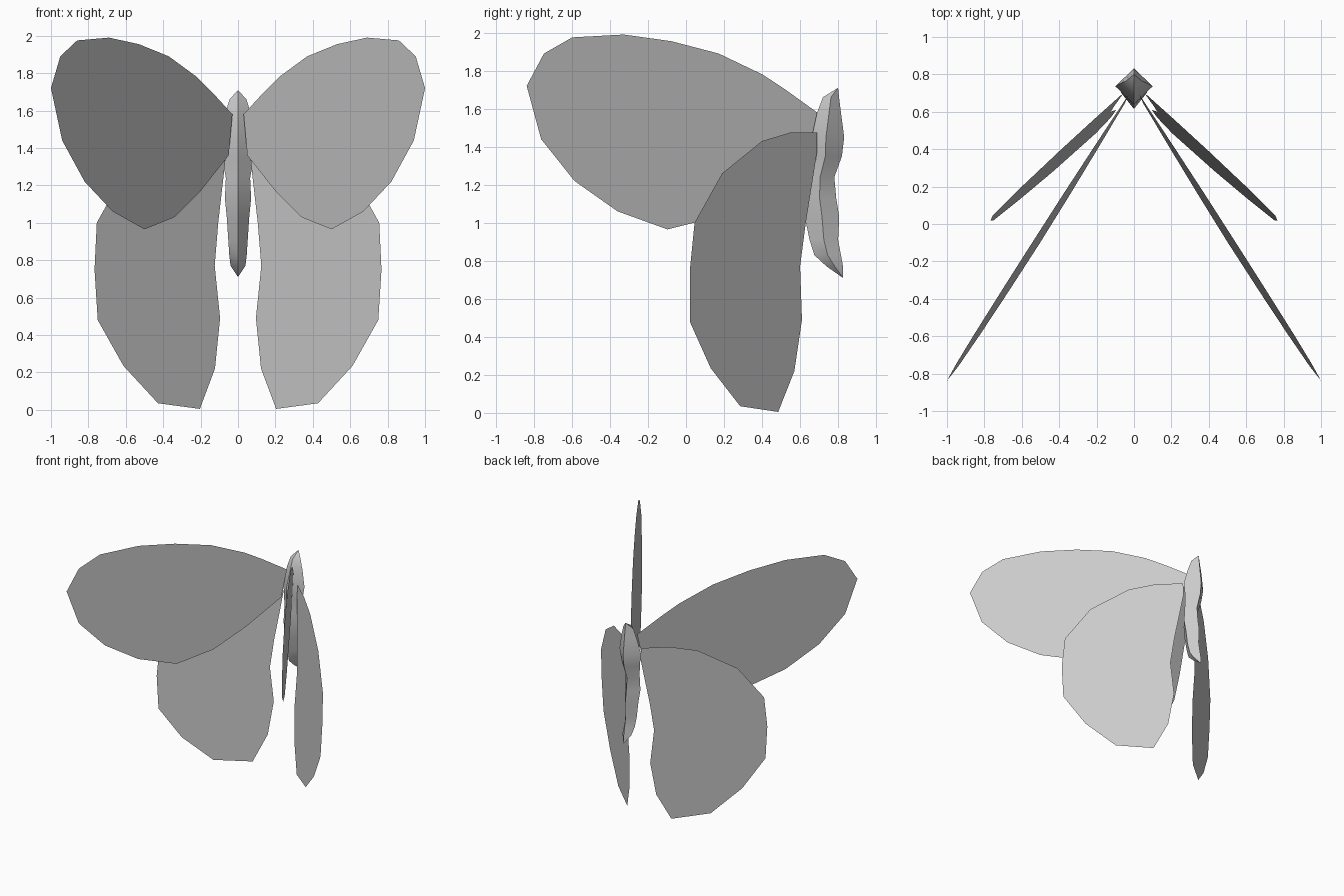
import bpy
import bmesh

cube = bpy.data.objects.get("Cube")
if cube:
    bpy.data.objects.remove(cube, do_unlink=True)

grey = bpy.data.materials.new("plain_grey")
grey.use_nodes = True
grey.diffuse_color = (0.6, 0.6, 0.6, 1)
grey.node_tree.nodes["Principled BSDF"].inputs["Base Color"].default_value = (0.6, 0.6, 0.6, 1)


def make_object(name, bm):
    mesh = bpy.data.meshes.new(name)
    bm.to_mesh(mesh)
    bm.free()
    mesh.materials.append(grey)
    obj = bpy.data.objects.new(name, mesh)
    bpy.context.collection.objects.link(obj)
    return obj


def make_wing(name, points, side):
    """Thin flat sheet filling an outline, mirrored by side."""
    bm = bmesh.new()
    verts = [bm.verts.new((side * x, y, z)) for x, y, z in points]
    face = bm.faces.new(verts)
    face.normal_update()
    if face.normal.y > 0:
        face.normal_flip()
    bmesh.ops.triangulate(bm, faces=[face])
    return make_object(name, bm)


# Upper wing outline (x, z), lying on a swept, slightly tilted plane
upper = [(0.03, 1.58), (0.14, 1.70), (0.22, 1.78), (0.37, 1.89), (0.53, 1.955),
         (0.69, 1.99), (0.86, 1.975), (0.95, 1.89), (1.0, 1.72), (0.94, 1.44),
         (0.82, 1.22), (0.67, 1.06), (0.5, 0.965), (0.34, 1.03), (0.2, 1.17),
         (0.05, 1.36)]
upper_points = [(x, 0.63 - 1.585 * x + 0.068 * z, z) for x, z in upper]

# Lower wing outline (y, z), on its own plane
lower = [(0.69, 1.475), (0.55, 1.475), (0.40, 1.43), (0.19, 1.26), (0.045, 1.0),
         (0.02, 0.75), (0.02, 0.48), (0.13, 0.235), (0.285, 0.035), (0.485, 0.005),
         (0.57, 0.22), (0.61, 0.49), (0.60, 0.77), (0.63, 1.0), (0.67, 1.25),
         (0.69, 1.38)]
lower_points = [(0.742 - 1.11 * y + 0.063 * z, y, z) for y, z in lower]

for label, side in (("left", 1), ("right", -1)):
    make_wing(label + "_upper_wing", upper_points, side)
    make_wing(label + "_lower_wing", lower_points, side)

# Body: diamond rings (z, front y, back y, half width) between two tips
rings = [(1.66, 0.72, 0.805, 0.045), (1.58, 0.69, 0.815, 0.07),
         (1.45, 0.64, 0.832, 0.10), (1.35, 0.645, 0.82, 0.085),
         (1.24, 0.63, 0.78, 0.065), (1.13, 0.615, 0.79, 0.07),
         (1.03, 0.625, 0.806, 0.06), (0.91, 0.65, 0.80, 0.052),
         (0.83, 0.675, 0.815, 0.047), (0.77, 0.74, 0.826, 0.04)]
bm = bmesh.new()
loops = []
for z, front, back, half in rings:
    mid = (front + back) / 2
    loops.append([bm.verts.new(p) for p in
                  ((0, front, z), (half, mid, z), (0, back, z), (-half, mid, z))])
head_tip = bm.verts.new((0, 0.80, 1.71))
tail_tip = bm.verts.new((0, 0.826, 0.71))
for i in range(4):
    j = (i + 1) % 4
    bm.faces.new((head_tip, loops[0][i], loops[0][j]))
    bm.faces.new((tail_tip, loops[-1][j], loops[-1][i]))
    for a, b in zip(loops, loops[1:]):
        bm.faces.new((a[i], b[i], b[j], a[j]))
bmesh.ops.recalc_face_normals(bm, faces=bm.faces)
body = make_object("body", bm)

bpy.ops.object.select_all(action="DESELECT")
body.select_set(True)
bpy.context.view_layer.objects.active = body
bpy.ops.object.shade_smooth_by_angle(angle=0.6)
